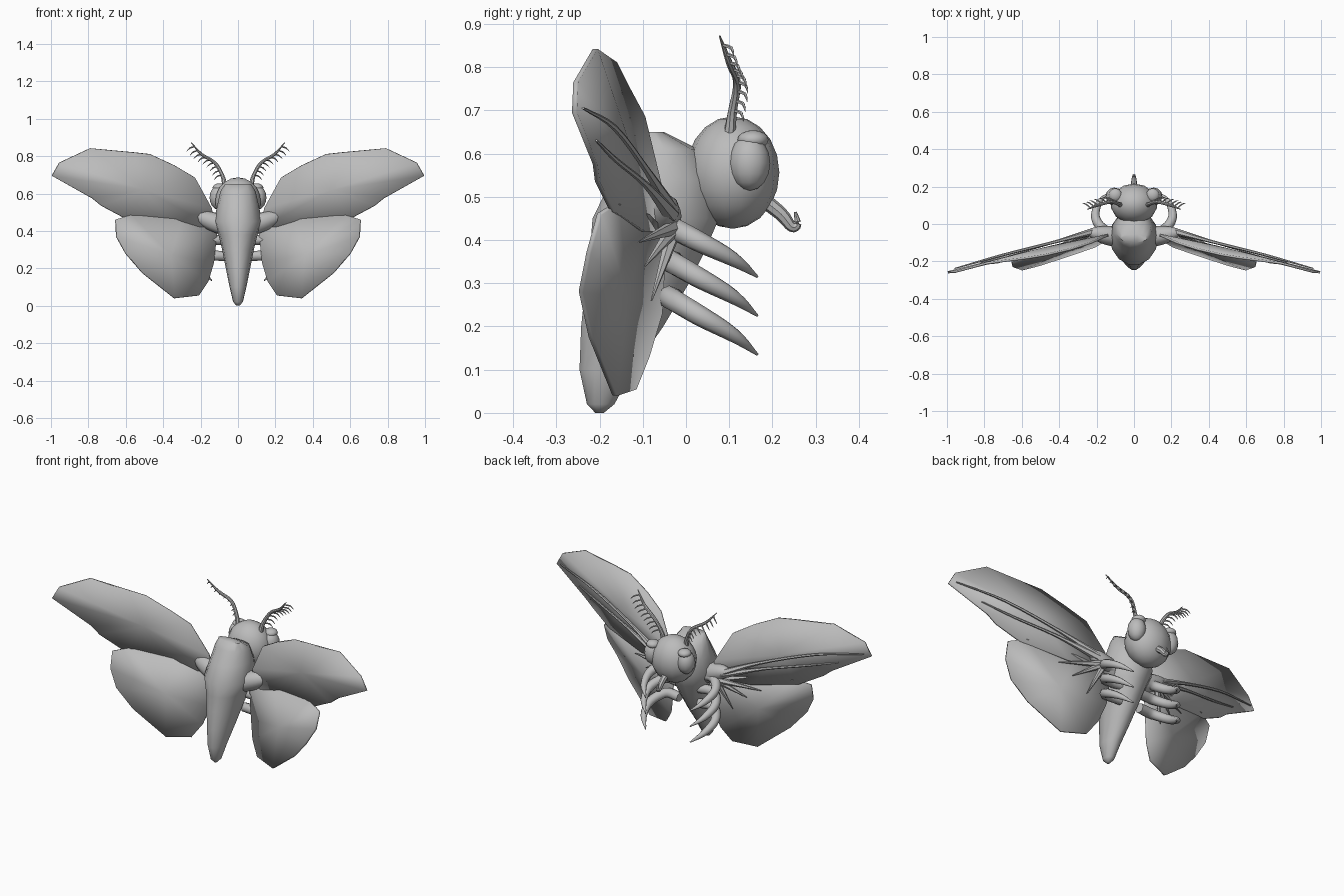
import bpy, bmesh, math
from mathutils import Vector, Matrix

old = bpy.data.objects.get("Cube")
if old:
    bpy.data.objects.remove(old, do_unlink=True)

grey = bpy.data.materials.new("soft grey")
grey.use_nodes = True
grey.diffuse_color = (0.5, 0.5, 0.5, 1)
grey.node_tree.nodes["Principled BSDF"].inputs["Base Color"].default_value = (0.5, 0.5, 0.5, 1)


def finish(bm, name, pair=False, angle=40, thick=0):
    """Turn a bmesh into a shaded object, mirrored across x for pairs."""
    bmesh.ops.recalc_face_normals(bm, faces=bm.faces)
    mesh = bpy.data.meshes.new(name)
    bm.to_mesh(mesh)
    bm.free()
    mesh.materials.append(grey)
    ob = bpy.data.objects.new(name, mesh)
    bpy.context.collection.objects.link(ob)
    bpy.ops.object.select_all(action="DESELECT")
    ob.select_set(True)
    bpy.context.view_layer.objects.active = ob
    bpy.ops.object.shade_smooth_by_angle(angle=math.radians(angle))
    if thick:
        mod = ob.modifiers.new("thickness", "SOLIDIFY")
        mod.thickness, mod.offset = thick, 0
    if pair:
        mod = ob.modifiers.new("pair", "MIRROR")
        mod.use_mirror_merge = False
    return ob


def skin(bm, rings):
    """Bridge equal vertex rings and cap both ends."""
    for a, b in zip(rings, rings[1:]):
        for i in range(len(a)):
            j = (i + 1) % len(a)
            bm.faces.new((a[i], a[j], b[j], b[i]))
    bm.faces.new(rings[0])
    bm.faces.new(rings[-1])


def smooth_path(pts, steps):
    """Catmull-Rom through 4D points (position and radius)."""
    pts = [Vector(p) for p in pts]
    ext = [2 * pts[0] - pts[1]] + pts + [2 * pts[-1] - pts[-2]]
    out = []
    for k in range(1, len(ext) - 2):
        a, b, c, d = ext[k - 1:k + 3]
        for s in range(steps):
            t = s / steps
            out.append(0.5 * (2 * b + (c - a) * t + (2 * a - 5 * b + 4 * c - d) * t * t
                              + (3 * b - a - 3 * c + d) * t ** 3))
    return out + [pts[-1]]


def tube(bm, pts, sides=8, steps=4):
    """Tapered tube; each point is x, y, z, radius."""
    path = smooth_path(pts, steps)
    rings = []
    for i, p in enumerate(path):
        here = p.to_3d()
        along = path[min(i + 1, len(path) - 1)].to_3d() - path[max(i - 1, 0)].to_3d()
        turn = along.to_track_quat("Z", "Y")
        r = max(p[3], 0.001)
        rings.append([bm.verts.new(here + turn @ Vector((r * math.cos(a), r * math.sin(a), 0)))
                      for a in (2 * math.pi * k / sides for k in range(sides))])
    skin(bm, rings)


def ball(bm, centre, size, seg=12, rows=8):
    bmesh.ops.create_uvsphere(bm, u_segments=seg, v_segments=rows, radius=1,
                              matrix=Matrix.Translation(centre) @ Matrix.Diagonal((*size, 1)))


# Body: oval sections given as height, back y, front y, half width
sections = [(0, -.21, -.19, .008), (.02, -.23, -.165, .026), (.1, -.248, -.12, .045),
            (.2, -.245, -.05, .065), (.3, -.235, .01, .085), (.38, -.225, .05, .105),
            (.45, -.22, .08, .13), (.54, -.175, .07, .11), (.61, -.13, .03, .095),
            (.65, -.1, -.05, .07)]
bm = bmesh.new()
rings = []
for z, back, front, wide in sections:
    mid, deep = (back + front) / 2, (front - back) / 2
    rings.append([bm.verts.new((wide * math.cos(a), mid + deep * math.sin(a), z))
                  for a in (2 * math.pi * k / 14 for k in range(14))])
skin(bm, rings)
finish(bm, "body", angle=60)

# Head
bm = bmesh.new()
ball(bm, (0, .108, .556), (.125, .108, .13), 14, 10)
finish(bm, "head", angle=60)

# Eyes and brows
bm = bmesh.new()
ball(bm, (.105, .147, .578), (.047, .048, .064))
finish(bm, "eyes", True, 60)
bm = bmesh.new()
ball(bm, (.1, .155, .632), (.036, .036, .022))
finish(bm, "brows", True, 60)

# Curled mouth tube
bm = bmesh.new()
tube(bm, [(0, .17, .5, .018), (0, .22, .46, .016), (0, .245, .43, .012),
          (0, .258, .437, .009), (0, .253, .465, .003)])
finish(bm, "mouth_tube")

# Antennae with small barbs along the stem
stem = [(.07, .1, .64, .014), (.085, .108, .7, .011), (.125, .118, .765, .009),
        (.195, .1, .81, .008), (.25, .078, .872, .002)]
bm = bmesh.new()
tube(bm, stem)
finish(bm, "antennae", True)
bm = bmesh.new()
for p in smooth_path(stem, 3)[3:12:1]:
    x, y, z, r = p
    tube(bm, [(x, y, z, .004), (x + .025, y + .02, z - .007, .004),
              (x + .042, y + .025, z - .025, .001)], 5, 2)
finish(bm, "antenna_barbs", True)

# Three pairs of curved legs
bm = bmesh.new()
for hip, foot in ((.44, .315), (.36, .225), (.275, .135)):
    drop = foot - hip
    tube(bm, [(.06, -.03, hip - .01, .026), (.15, -.035, hip - .01, .027),
              (.205, .03, hip + drop * .35, .024), (.19, .11, hip + drop * .68, .017),
              (.14, .165, foot, .003)], 8, 4)
finish(bm, "legs", True, 60)


def wing(name, hub, rim):
    """Faceted sheet: a fan from a hub point to the rim."""
    bm = bmesh.new()
    c = bm.verts.new(hub)
    edge = [bm.verts.new(p) for p in rim]
    for i in range(len(edge)):
        bm.faces.new((c, edge[i], edge[(i + 1) % len(edge)]))
    finish(bm, name, True, 40, .012)


wing("forewings", (.5, -.135, .62),
     [(.13, -.06, .42), (.14, -.06, .52), (.23, -.1, .685), (.34, -.135, .75),
      (.47, -.165, .81), (.56, -.18, .82), (.79, -.21, .842), (.955, -.255, .765),
      (.995, -.258, .695), (.78, -.21, .575), (.73, -.205, .535), (.6, -.17, .465),
      (.35, -.1, .42)])
wing("hindwings", (.36, -.14, .27),
     [(.11, -.05, .42), (.13, -.06, .23), (.16, -.09, .13), (.21, -.12, .055),
      (.34, -.165, .04), (.51, -.22, .175), (.6, -.243, .28), (.65, -.225, .37),
      (.655, -.2, .46), (.57, -.16, .485), (.3, -.09, .46)])

# Shoulder joints where the wings meet the body
bm = bmesh.new()
tube(bm, [(.08, -.07, .43, .055), (.15, -.06, .455, .05), (.21, -.05, .475, .034),
          (.245, -.05, .485, .012)], 10, 3)
finish(bm, "shoulders", True, 60)

# Long raised veins on the forewings
bm = bmesh.new()
tube(bm, [(.2, -.035, .47, .02), (.4, -.09, .56, .009), (.7, -.165, .66, .007),
          (.96, -.238, .705, .003)], 6)
tube(bm, [(.2, -.035, .46, .02), (.42, -.095, .53, .008), (.65, -.162, .585, .006),
          (.82, -.207, .63, .003)], 6)
finish(bm, "wing_veins", True)

# Short spines fanning out over the hindwings
bm = bmesh.new()
for tip in ((.4, -.11, .395), (.32, -.095, .34), (.24, -.08, .26)):
    tube(bm, [(.17, -.025, .43, .019), (*tip, .002)], 6, 1)
finish(bm, "wing_spines", True)
